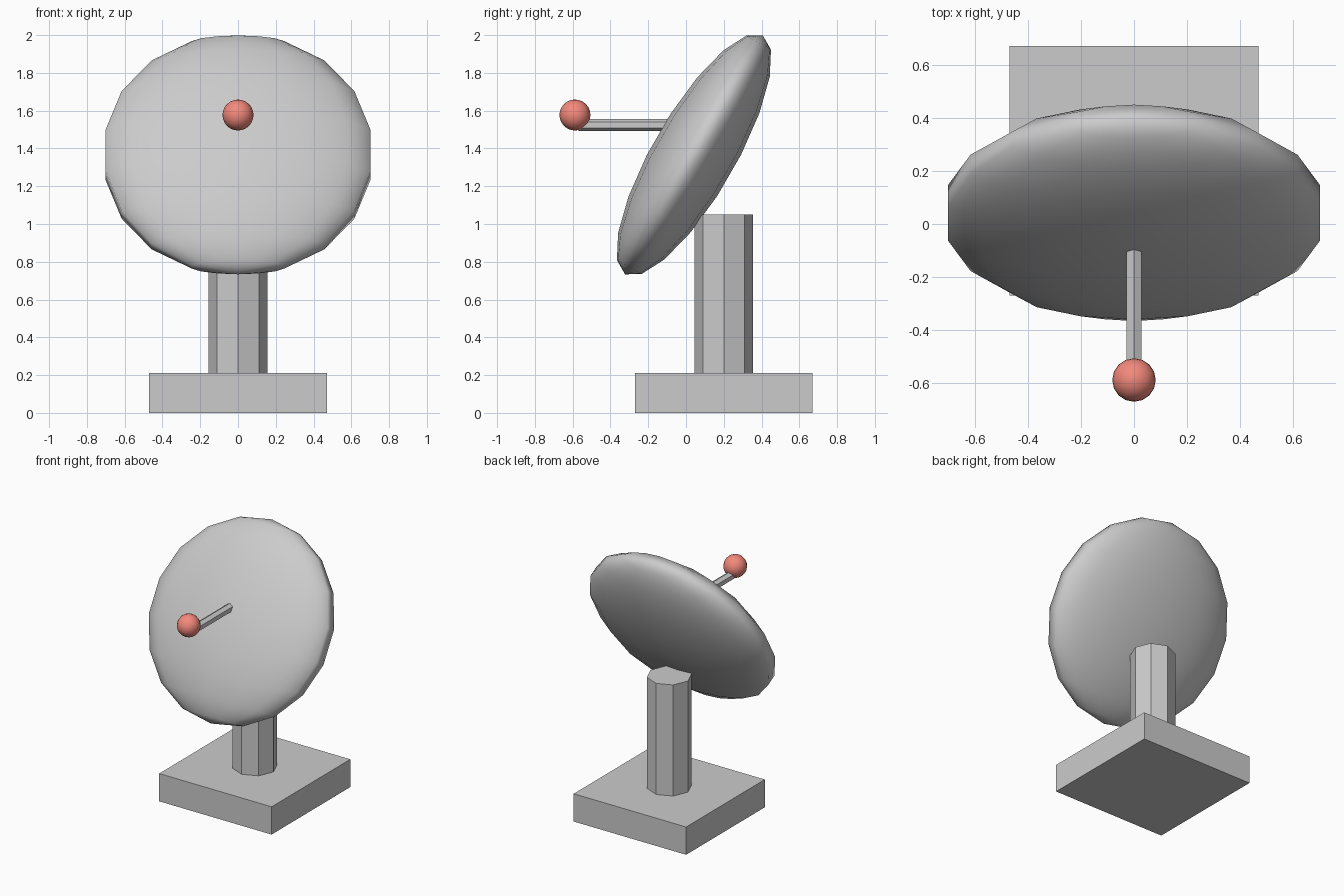
import bpy
from math import radians

if "Cube" in bpy.data.objects:
    bpy.data.objects.remove(bpy.data.objects["Cube"])


def finish(name, smooth=False):
    ob = bpy.context.object
    ob.name = ob.data.name = name
    for p in ob.data.polygons:
        p.use_smooth = smooth
    return ob


def cylinder(name, sides, radius, length, location, rotation=(0, 0, 0)):
    bpy.ops.mesh.primitive_cylinder_add(vertices=sides, radius=radius, depth=length,
                                        location=location, rotation=rotation)
    return finish(name)


def ball(name, segments, rings, radius, location):
    bpy.ops.mesh.primitive_uv_sphere_add(segments=segments, ring_count=rings,
                                         radius=radius, location=location)
    return finish(name, smooth=True)


# Square base block
bpy.ops.mesh.primitive_cube_add(size=1, location=(0, 0.2, 0.105))
base = finish("base")
base.scale = (0.94, 0.94, 0.21)

# Octagonal post, sunk into the base
cylinder("post", 8, 0.156, 0.95, (0, 0.2, 0.575))

# Lens-shaped dish: flattened sphere, leaning back
dish = ball("dish", 14, 9, 0.73, (0, 0.042, 1.366))
dish.scale = (1, 0.3, 1)
dish.rotation_euler = (radians(-30), 0, 0)

# Hexagonal arm reaching forward out of the dish
cylinder("feed_arm", 6, 0.032, 0.57, (0, -0.285, 1.525), (radians(90), 0, 0))

# Red receiver ball at the arm's tip
receiver = ball("receiver", 16, 12, 0.082, (0, -0.588, 1.577))
red = bpy.data.materials.new("receiver_red")
red.diffuse_color = (0.9, 0.25, 0.2, 1)
red.use_nodes = True
red.node_tree.nodes["Principled BSDF"].inputs["Base Color"].default_value = red.diffuse_color
receiver.data.materials.append(red)
